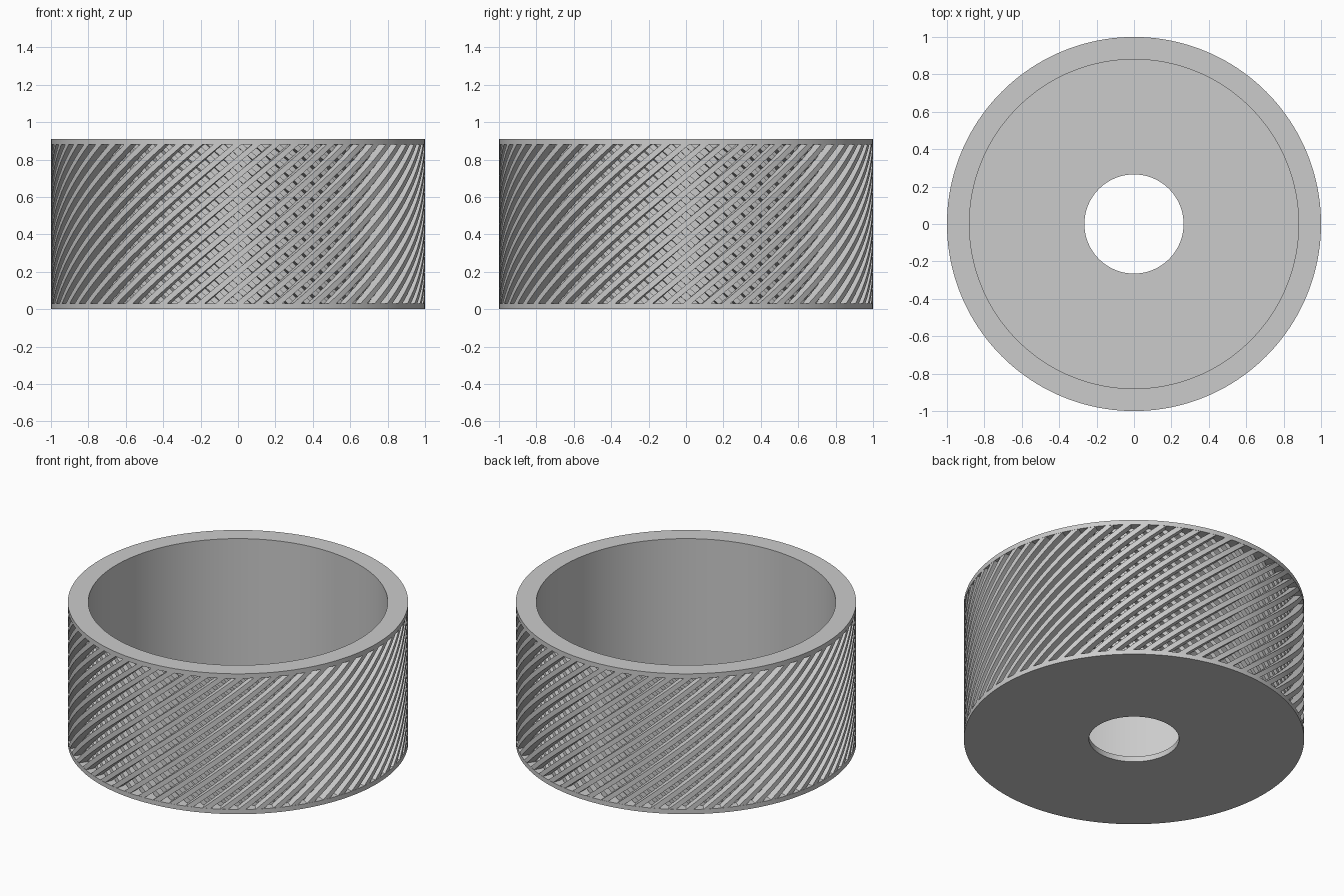
import bpy, bmesh
from math import cos, sin, pi

cube = bpy.data.objects.get("Cube")
if cube:
    bpy.data.objects.remove(cube, do_unlink=True)

HEIGHT, RIM, FLOOR = 0.91, 0.03, 0.035
INNER_R, WALL_R, MID_R, OUTER_R = 0.88, 0.90, 0.95, 1.0
HOLE_R = 0.265
RIBS, TWIST, RIB_ANGLE = 60, pi / 3, 0.046

grey = bpy.data.materials.new("plain grey")
grey.use_nodes = True
colour = (0.6, 0.6, 0.6, 1)
grey.diffuse_color = colour
grey.node_tree.nodes["Principled BSDF"].inputs["Base Color"].default_value = colour


def finish(bm, name):
    bmesh.ops.recalc_face_normals(bm, faces=bm.faces)
    mesh = bpy.data.meshes.new(name)
    bm.to_mesh(mesh)
    bm.free()
    mesh.materials.append(grey)
    obj = bpy.data.objects.new(name, mesh)
    bpy.context.collection.objects.link(obj)
    bpy.ops.object.select_all(action="DESELECT")
    obj.select_set(True)
    bpy.context.view_layer.objects.active = obj
    bpy.ops.object.shade_smooth_by_angle(angle=pi / 6)
    return obj


def lathe(name, profile, segments=160):
    """Turn a closed (radius, height) profile around the z axis."""
    bm = bmesh.new()
    rings = []
    for i in range(segments):
        a = 2 * pi * i / segments
        rings.append([bm.verts.new((r * cos(a), r * sin(a), z)) for r, z in profile])
    n = len(profile)
    for i in range(segments):
        p, q = rings[i], rings[(i + 1) % segments]
        for j in range(n):
            k = (j + 1) % n
            bm.faces.new((p[j], q[j], q[k], p[k]))
    return finish(bm, name)


def helical_ribs(name, r_in, r_out, twist, steps=20):
    """Ring of rectangular bars that wind around the wall from rim to rim."""
    bm = bmesh.new()
    z0, z1 = RIM - 0.005, HEIGHT - RIM + 0.005
    half = RIB_ANGLE / 2
    for i in range(RIBS):
        start = 2 * pi * i / RIBS
        last = None
        for s in range(steps + 1):
            t = s / steps
            a, z = start + twist * t, z0 + (z1 - z0) * t
            corners = ((r_in, -half), (r_out, -half), (r_out, half), (r_in, half))
            loop = [bm.verts.new((r * cos(a + d), r * sin(a + d), z)) for r, d in corners]
            if last:
                for j in range(4):
                    k = (j + 1) % 4
                    bm.faces.new((last[j], last[k], loop[k], loop[j]))
            else:
                bm.faces.new(loop[::-1])
            last = loop
        bm.faces.new(last)
    return finish(bm, name)


# Cup: floor with a round hole, thin wall, and a wide rim at both ends
lathe("cup_body", [
    (HOLE_R, 0), (OUTER_R, 0), (OUTER_R, RIM), (WALL_R, RIM),
    (WALL_R, HEIGHT - RIM), (OUTER_R, HEIGHT - RIM), (OUTER_R, HEIGHT),
    (INNER_R, HEIGHT), (INNER_R, FLOOR), (HOLE_R, FLOOR)])

# Two layers of ribs winding in opposite directions
helical_ribs("inner_ribs", WALL_R - 0.01, MID_R, -TWIST)
helical_ribs("outer_ribs", MID_R - 0.004, OUTER_R - 0.001, TWIST)
